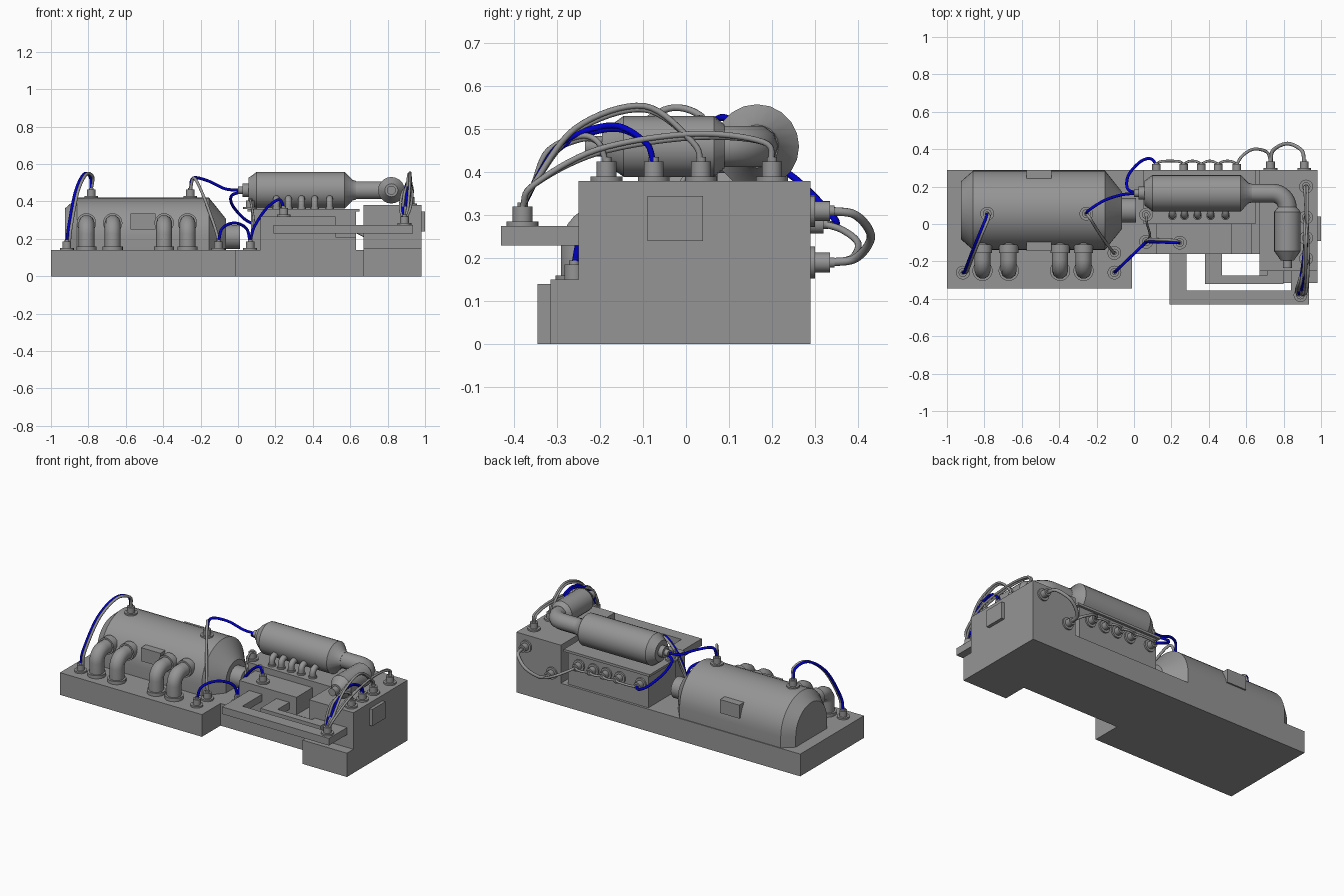
import bpy, bmesh, math
from mathutils import Vector, Matrix

if "Cube" in bpy.data.objects:
    bpy.data.objects.remove(bpy.data.objects["Cube"])


def material(name, *rgb):
    m = bpy.data.materials.new(name)
    m.diffuse_color = (*rgb, 1)
    m.use_nodes = True
    m.node_tree.nodes["Principled BSDF"].inputs["Base Color"].default_value = m.diffuse_color
    return m


blue = material("blue_cable", 0, 0, .6)
steel = material("dark_steel", .3, .3, .3)


def finish(name, bm):
    bmesh.ops.recalc_face_normals(bm, faces=bm.faces)
    me = bpy.data.meshes.new(name)
    bm.to_mesh(me)
    bm.free()
    me.materials.append(steel)
    me.shade_smooth()
    me.set_sharp_from_angle(angle=math.radians(30))
    ob = bpy.data.objects.new(name, me)
    bpy.context.collection.objects.link(ob)
    return ob


def box(name, x0, x1, y0, y1, z0, z1):
    bm = bmesh.new()
    m = Matrix.Translation(((x0 + x1) / 2, (y0 + y1) / 2, (z0 + z1) / 2))
    bmesh.ops.create_cube(bm, size=1, matrix=m @ Matrix.Diagonal((x1 - x0, y1 - y0, z1 - z0, 1)))
    return finish(name, bm)


def loft(name, rings):
    bm = bmesh.new()
    vs = [[bm.verts.new(p) for p in r] for r in rings]
    n = len(vs[0])
    for a, b in zip(vs, vs[1:]):
        for i in range(n):
            bm.faces.new((a[i], a[(i + 1) % n], b[(i + 1) % n], b[i]))
    bm.faces.new(vs[0])
    bm.faces.new(vs[-1])
    return finish(name, bm)


def turned(name, origin, axis, profile, sides=20):
    """Turned part: profile is (distance along axis, radius)."""
    q = Vector(axis).to_track_quat('Z', 'Y')
    rings = [[Vector(origin) + q @ Vector((r * math.cos(2 * math.pi * i / sides),
                                           r * math.sin(2 * math.pi * i / sides), t))
              for i in range(sides)] for t, r in profile]
    return loft(name, rings)


def tube(name, pts, r, mat=None):
    cu = bpy.data.curves.new(name, 'CURVE')
    cu.dimensions = '3D'
    cu.bevel_depth = r
    cu.bevel_resolution = 3
    cu.use_fill_caps = True
    sp = cu.splines.new('POLY')
    sp.points.add(len(pts) - 1)
    for p, co in zip(sp.points, pts):
        p.co = (*co, 1)
    sp.use_smooth = True
    cu.materials.append(mat or steel)
    ob = bpy.data.objects.new(name, cu)
    bpy.context.collection.objects.link(ob)


def cable(name, pts, r=0.008, mat=None, steps=8):
    """Smooth cable through the points (Catmull-Rom)."""
    p = [Vector(v) for v in pts]
    p = [2 * p[0] - p[1]] + p + [2 * p[-1] - p[-2]]
    out = []
    for a, b, c, d in zip(p, p[1:], p[2:], p[3:]):
        for k in range(steps):
            t = k / steps
            out.append(0.5 * (2 * b + (c - a) * t + (2 * a - 5 * b + 4 * c - d) * t * t
                              + (3 * b - a - 3 * c + d) * t ** 3))
    tube(name, out + [p[-2]], r, mat)


def elbow(name, a, corner, b, bend, r):
    a, c, b = Vector(a), Vector(corner), Vector(b)
    u, v = (a - c).normalized(), (b - c).normalized()
    mid = c + bend * (u + v)
    arc = [mid - bend * (v * math.cos(t) + u * math.sin(t))
           for t in [i * math.pi / 16 for i in range(9)]]
    tube(name, [a] + arc + [b], r)


def connector(name, loc, axis=(0, 0, 1)):
    turned(name, loc, axis, [(0, .037), (.01, .037), (.01, .023), (.045, .023), (.045, .012), (.055, .012)], 16)


# base and housings
box("motor_base", -1, -.01, -.345, .29, 0, .14)
box("engine_base", -.01, .67, -.16, .29, 0, .14)
box("control_cabinet", .67, .98, -.25, .29, 0, .38)
box("cabinet_step", .67, .98, -.315, -.25, 0, .15)
box("cabinet_panel", .98, 1.0, -.09, .04, .24, .345)

# motor: arched casing with chamfered end and cone
rings = []
for x, r in [(-.925, .155), (-.86, .212), (-.155, .212), (-.065, .1)]:
    arc = [(x, .073 + r * math.cos(math.pi * i / 20), .208 + r * math.sin(math.pi * i / 20)) for i in range(21)]
    rings.append([(x, .073 + r, .14)] + arc + [(x, .073 - r, .14)])
loft("motor_casing", rings)
turned("motor_neck", (-.1, .073, .21), (1, 0, 0), [(0, .065), (.11, .065)])
box("motor_box_front", -.575, -.44, -.145, -.09, .25, .335)
box("motor_box_back", -.575, -.44, .22, .29, .25, .335)

# cooling elbows
for x in (-.81, -.67, -.395, -.27):
    turned("elbow_flange", (x, -.25, .14), (0, 0, 1), [(0, .054), (.02, .054)])
    turned("elbow_collar", (x, -.155, .285), (0, 1, 0), [(0, .052), (.045, .052)])
    elbow("cooling_elbow", (x, -.25, .14), (x, -.25, .285), (x, -.08, .285), .06, .043)

# engine block
box("engine_block", .07, .63, .0, .275, .14, .345)
box("engine_top_plate", .05, .65, .0, .29, .345, .36)
box("engine_front_box", .12, .52, -.16, .0, .14, .32)
box("engine_front_sill", .52, .63, -.16, .0, .14, .21)

# square ducts
z0, z1 = .23, .275
box("outer_duct_left", .19, .28, -.355, -.16, z0, z1)
box("outer_duct_front", .19, .935, -.43, -.355, z0, z1)
box("outer_duct_right", .84, .935, -.355, -.25, z0, z1)
box("inner_duct_left", .38, .47, -.275, -.16, z0, z1)
box("inner_duct_front", .38, .8, -.32, -.275, z0, z1)
box("inner_duct_right", .71, .8, -.275, -.25, z0, z1)

# exhaust silencer, bend and second can
turned("silencer", (0, .165, .46), (1, 0, 0),
       [(0, .02), (.025, .02), (.025, .035), (.055, .035), (.055, .065), (.1, .098),
        (.57, .098), (.612, .055), (.63, .05)])
elbow("exhaust_bend", (.6, .165, .46), (.82, .165, .46), (.82, .04, .46), .08, .05)
turned("exhaust_can", (.82, .09, .46), (0, -1, 0),
       [(0, .05), (.025, .071), (.235, .071), (.285, .035), (.285, .024), (.325, .024)])
for x in (.205, .27, .34, .41, .49):
    elbow("manifold_stub", (x, .045, .355), (x, .045, .415), (x, .12, .415), .03, .018)
    turned("stub_flange", (x, .045, .36), (0, 0, 1), [(0, .024), (.01, .024)], 16)

# cable connectors
for loc in [(-.915, -.26, .14), (-.105, -.155, .14), (-.105, -.26, .14), (.065, -.095, .14),
            (.245, -.1, .32), (-.785, .055, .418), (-.255, .055, .418), (.065, .05, .36),
            (.89, -.38, .275)]:
    connector("connector", loc)
cab_y = (.2, .035, -.075, -.185)
for y in cab_y:
    connector("cabinet_connector", (.92, y, .38))
ports = (.12, .265, .36, .45, .55)
for x in ports:
    connector("engine_port", (x, .275, .28), (0, 1, 0))
connector("cabinet_port_low", (.73, .29, .19), (0, 1, 0))
connector("cabinet_port_high", (.91, .29, .31), (0, 1, 0))

# paired cables from duct to cabinet
for i, (y, peak) in enumerate(zip(cab_y, (.485, .55, .505, .48))):
    for side in (-1, 1):
        dx = .014 * (1.5 - i) + .007 * side
        dz = .004 * side
        cable("cabinet_cable", [(.89 + dx / 2, -.38, .32), (.895 + dx, -.355, .37),
                                (.905 + dx, -.38 + (y + .38) * .3, .32 + (peak - .32) * .78 + dz),
                                (.913 + dx / 2, -.38 + (y + .38) * .68, peak + dz),
                                (.92 + .007 * side, y - .02, .47), (.92 + .005 * side, y, .42)],
              .007, blue if i == 2 else None)

# cables around the motor
for name, o, mat in (("motor_left_cable", 0, blue), ("motor_left_cable_grey", .014, None)):
    cable(name, [(-.915 + o, -.26, .18), (-.905 + o, -.25, .27), (-.87 + o, -.16, .45),
                 (-.825 + o, -.05, .545), (-.79 + o, .035, .53), (-.785, .055, .46)], .008, mat)
cable("motor_right_cable", [(-.105, -.155, .18), (-.12, -.14, .25), (-.185, -.05, .43),
                            (-.235, .03, .525), (-.255, .055, .46)])
cable("motor_silencer_cable", [(-.255, .055, .46), (-.24, .075, .525), (-.16, .125, .51),
                               (-.07, .155, .468), (.01, .165, .46)], .008, blue)
cable("front_link_cable", [(-.105, -.26, .18), (-.085, -.24, .255), (-.02, -.178, .285),
                           (.045, -.115, .255), (.065, -.095, .18)], .008, blue)
for name, o, mat in (("front_box_cable", 0, blue), ("front_box_cable_grey", .012, None)):
    cable(name, [(.065, -.095, .18), (.085, -.095 + o, .26), (.15, -.097 + o, .36),
                 (.22, -.1 + o, .41), (.245, -.1, .36)], .008, mat)
cable("engine_side_cable", [(.065, .05, .41), (.07, .0, .39), (.085, -.06, .28), (.065, -.095, .18)], .006)

# rear cables
cable("silencer_rear_cable", [(.01, .165, .45), (-.035, .19, .43), (-.03, .26, .38),
                              (.03, .33, .31), (.085, .35, .28), (.12, .32, .28)], .008, blue)
for a, b in zip(ports, ports[1:]):
    cable("port_link_cable", [(a, .32, .28), (a + .03, .335, .28), (b - .03, .335, .28), (b, .32, .28)], .007)
cable("port_cabinet_cable", [(.55, .32, .28), (.58, .365, .265), (.64, .4, .235), (.71, .385, .2), (.73, .335, .19)])
cable("cabinet_loop_cable", [(.73, .335, .19), (.745, .395, .2), (.82, .43, .25), (.895, .395, .3), (.91, .335, .31)], .01)
